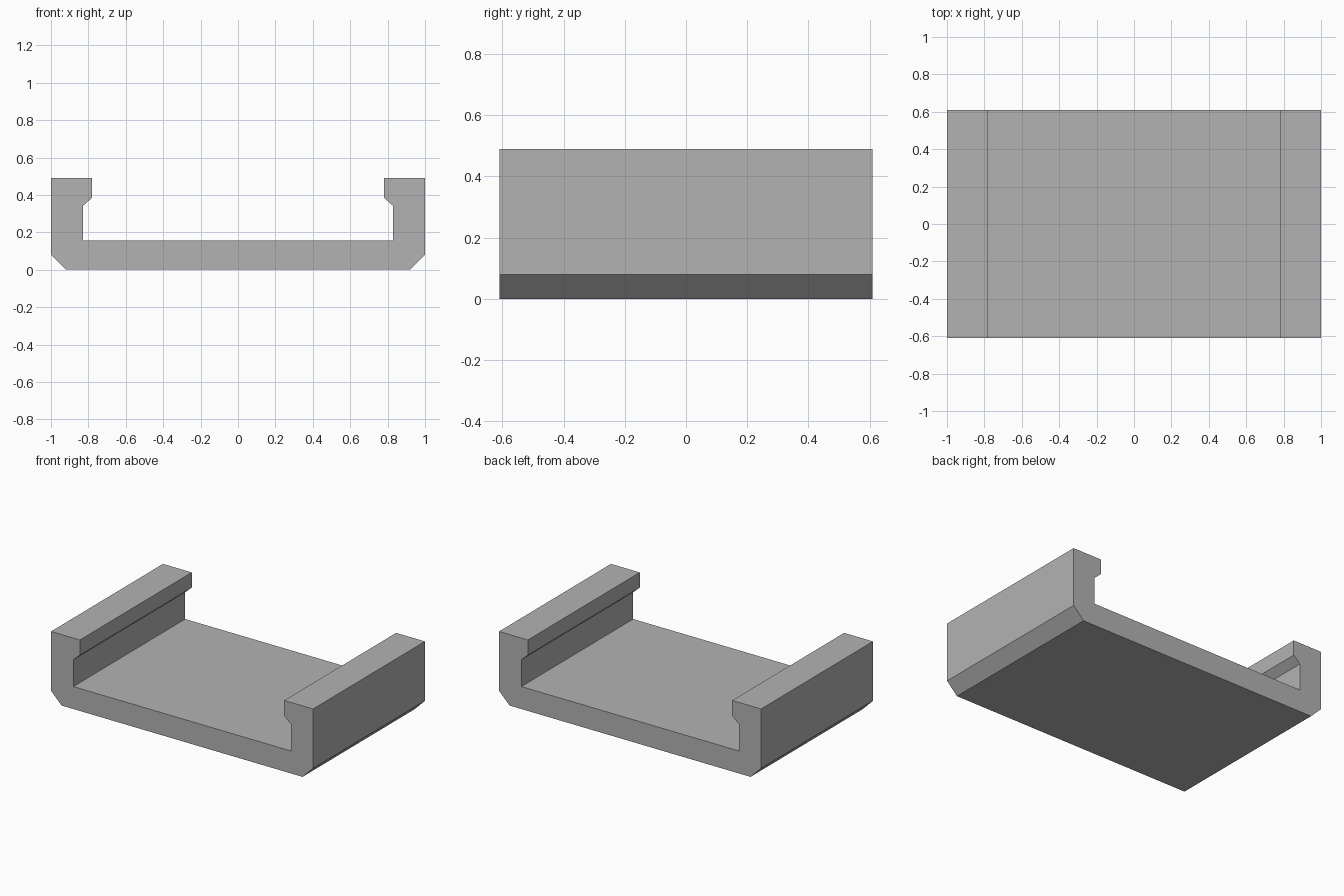
import bpy
import bmesh

cube = bpy.data.objects.get("Cube")
if cube:
    bpy.data.objects.remove(cube, do_unlink=True)

HALF_DEPTH = 0.61

# Plain grey material
grey = bpy.data.materials.new("plain_grey")
grey.use_nodes = True
colour = (0.45, 0.45, 0.45, 1)
grey.diffuse_color = colour
grey.node_tree.nodes["Principled BSDF"].inputs["Base Color"].default_value = colour

# Half of the channel section: chamfered base, wall, inward lip, floor
half = [(0.92, 0), (1, 0.08), (1, 0.49), (0.78, 0.49),
        (0.78, 0.385), (0.83, 0.34), (0.83, 0.155)]
section = half + [(-x, z) for x, z in reversed(half)]

# Extrude the mirrored section from front to back
bm = bmesh.new()
front = bm.faces.new([bm.verts.new((x, -HALF_DEPTH, z)) for x, z in section])
result = bmesh.ops.extrude_face_region(bm, geom=[front], use_keep_orig=True)
back_verts = [g for g in result["geom"] if isinstance(g, bmesh.types.BMVert)]
bmesh.ops.translate(bm, verts=back_verts, vec=(0, 2 * HALF_DEPTH, 0))
bmesh.ops.recalc_face_normals(bm, faces=bm.faces)

mesh = bpy.data.meshes.new("lipped_channel")
bm.to_mesh(mesh)
bm.free()
mesh.materials.append(grey)
channel = bpy.data.objects.new("lipped_channel", mesh)
bpy.context.collection.objects.link(channel)
